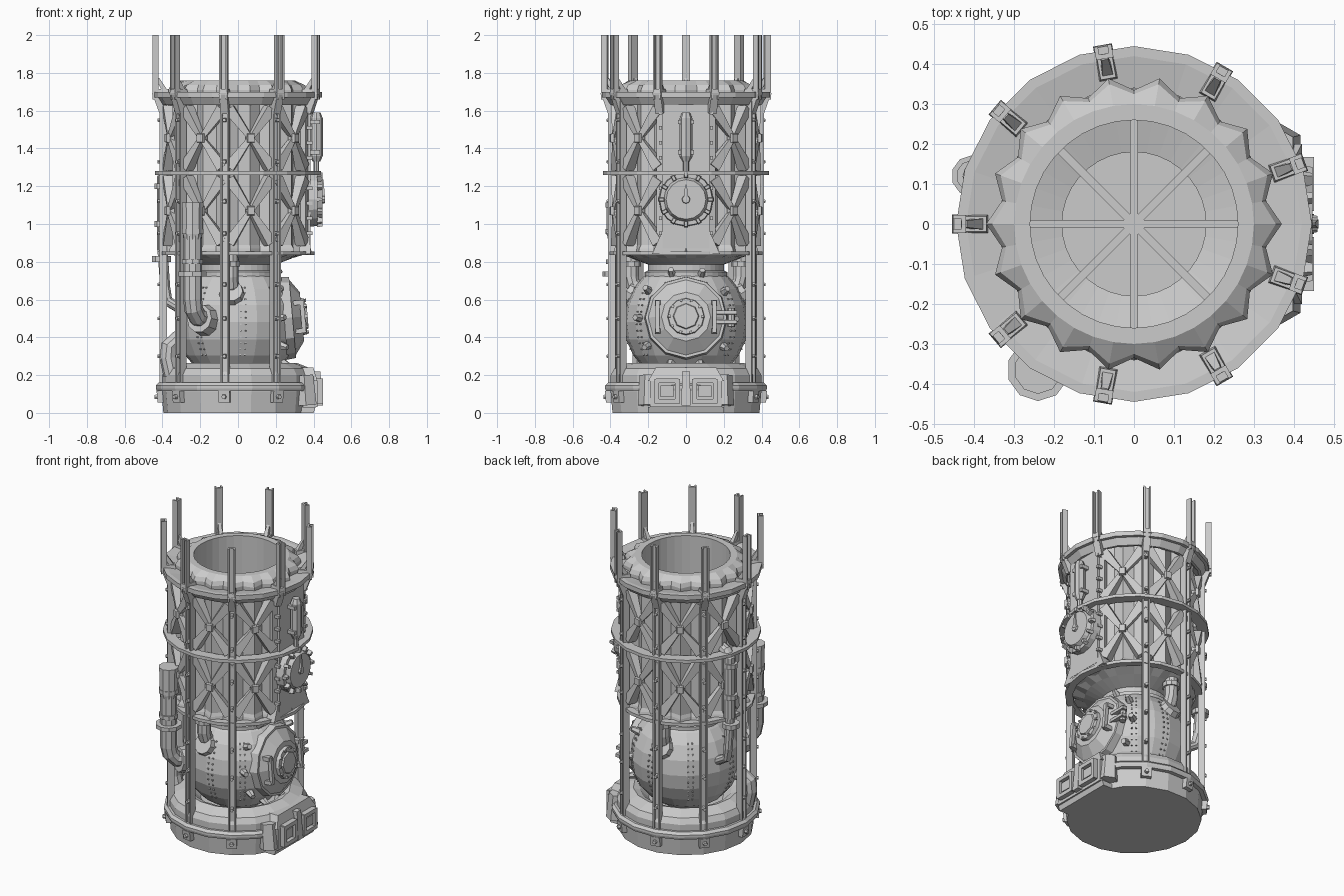
import bpy, bmesh
from math import radians, sin, cos, pi
from mathutils import Matrix, Vector

if "Cube" in bpy.data.objects:
    bpy.data.objects.remove(bpy.data.objects["Cube"])

parts = {}
T = Matrix.Translation


def part(name):
    return parts.setdefault(name, bmesh.new())


def polar(deg, r, z):
    """Frame on the tower: x points outward, y along the rim, z up."""
    return Matrix.Rotation(radians(deg), 4, 'Z') @ T((r, 0, z))


def box(name, m, size, taper=(1, 1)):
    vs = bmesh.ops.create_cube(part(name), size=1)['verts']
    for v in vs:
        k = taper if v.co.z > 0 else (1, 1)
        v.co = m @ Vector((v.co.x * size[0] * k[0], v.co.y * size[1] * k[1], v.co.z * size[2]))


def cyl(name, m, r1, r2, h, n=10):
    bmesh.ops.create_cone(part(name), cap_ends=True, segments=n, radius1=r1, radius2=r2, depth=h, matrix=m)


def rod(name, p, q, r1, r2, n=4):
    p, q = Vector(p), Vector(q)
    rot = (q - p).to_track_quat('Z', 'Y').to_matrix().to_4x4()
    cyl(name, T((p + q) / 2) @ rot @ Matrix.Rotation(pi / n, 4, 'Z'), r1, r2, (q - p).length, n)


def skin(bm, rings, closed):
    n = len(rings[0])
    for i in range(len(rings) if closed else len(rings) - 1):
        a, b = rings[i], rings[(i + 1) % len(rings)]
        for j in range(n):
            bm.faces.new((a[j], a[(j + 1) % n], b[(j + 1) % n], b[j]))
    if not closed:
        bm.faces.new(rings[0])
        bm.faces.new(rings[-1])


def loft(name, profile, n, closed=True):
    """Revolve (r, z) or pleated (r_even, r_odd, z) points round z."""
    bm, rings = part(name), []
    for p in profile:
        rings.append([bm.verts.new((p[j % 2 if len(p) == 3 else 0] * cos(2 * pi * j / n),
                                    p[j % 2 if len(p) == 3 else 0] * sin(2 * pi * j / n), p[-1]))
                      for j in range(n)])
    skin(bm, rings, closed)


def pipe(name, pts, r, n=10):
    """Round pipe swept along a path."""
    bm, rings, q, last = part(name), [], None, None
    pts = [Vector(p) for p in pts]
    for i, p in enumerate(pts):
        t = (pts[min(i + 1, len(pts) - 1)] - pts[max(i - 1, 0)]).normalized()
        q = t.to_track_quat('Z', 'Y') if q is None else last.rotation_difference(t) @ q
        last = t
        rings.append([bm.verts.new(p + q @ Vector((r * cos(2 * pi * j / n), r * sin(2 * pi * j / n), 0)))
                      for j in range(n)])
    skin(bm, rings, False)


# Base dish that cradles the sphere
loft('base', [(.395, 0), (.405, .11), (.405, .2), (.385, .235), (.31, .265), (.27, .25), (.22, .2)], 18, False)
loft('base_ring', [(.39, .115), (.43, .115), (.435, .13), (.435, .145), (.42, .16), (.39, .16)], 18)

# Pleated hollow drum with neck
loft('drum', [(.2, .7), (.22, .72), (.22, .745), (.2, .755), (.2, .785), (.29, .82), (.39, .345, .85),
              (.385, .34, .87), (.37, .335, .89), (.37, .335, 1.71), (.355, .325, 1.735), (.3, 1.76),
              (.26, 1.76), (.26, .9), (.18, .88), (.18, .7)], 36)
loft('upper_flange', [(.34, 1.685), (.34, 1.665), (.385, 1.63), (.4, 1.63), (.425, 1.67),
                      (.445, 1.67), (.445, 1.7), (.42, 1.7)], 20)
loft('middle_ring', [(.375, 1.26), (.44, 1.26), (.44, 1.28), (.375, 1.28)], 20)
loft('lower_ring', [(.36, .835), (.405, .835), (.405, .855), (.36, .855)], 20)

# Grate at the bottom of the drum
for a in range(0, 180, 45):
    box('grate', polar(a, 0, .93), (.52, .02, .03))

# Sphere flattened under the neck, with rivet rows
CZ, R = .48, .33
lats = [-80, -64, -48, -32, -16, 0, 16, 32, 45, 53]
loft('sphere', [(R * cos(radians(t)), CZ + R * sin(radians(t))) for t in lats], 20, False)
for a in (50, 85, 130, 180, 230, 275, 310):
    for t in range(-32, 40, 6):
        for d in (-2.5, 2.5):
            m = polar(a + d, R * .99 * cos(radians(t)), CZ + R * .99 * sin(radians(t)))
            box('sphere_rivets', m, (.012, .008, .008))

# Nine upper posts on stepped brackets; seven continue down to the base
for k in range(9):
    a = 20 + 40 * k
    for s in (-1, 1):
        box('upper_posts', polar(a, .437, 1.83) @ T((0, s * .017, 0)), (.032, .01, .34))
    box('upper_posts', polar(a, .426, 1.83), (.012, .04, .34))
    rod('post_brackets', polar(a, .395, 1.59) @ Vector(), polar(a, .435, 1.7) @ Vector(), .03, .03)
    box('post_brackets', polar(a, .41, 1.7), (.09, .048, .03), (.9, .8))
    rod('post_brackets', polar(a, .385, 1.7) @ Vector(), polar(a, .425, 1.77) @ Vector(), .02, .012)
    if k in (0, 8):
        continue
    box('posts', polar(a, .385, .9), (.018, .046, 1.5))
    for s in (-1, 1):
        box('posts', polar(a, .4, .9) @ T((0, s * .018, 0)), (.03, .01, 1.5))
    for z in (.3, .5, .68, .95, 1.12, 1.33, 1.55):
        cyl('post_bolts', polar(a, .41, z) @ Matrix.Rotation(pi / 2, 4, 'Y'), .013, .01, .03, 6)
    box('foot_clamps', polar(a, .405, .085), (.04, .06, .06), (1.3, 1))
    cyl('foot_clamps', polar(a, .43, .085) @ Matrix.Rotation(pi / 2, 4, 'Y'), .016, .012, .025, 6)

# Cross braces between the posts
for a in range(40, 360, 40):
    for zc, h in ((1.07, .17), (1.455, .155)):
        m = polar(a, 0, zc)
        for sy in (-1, 1):
            for sz in (-1, 1):
                rod('cross_braces', m @ Vector((.382, 0, 0)), m @ Vector((.352, sy * .11, sz * h)), .018, .042)
        box('brace_hubs', m @ T((.388, 0, 0)) @ Matrix.Rotation(pi / 2, 4, 'Y'), (.06, .05, .04), (.7, .7))

# Flat panel on the right with rivets and flared skirt
box('side_panel', T((.36, 0, 1.25)), (.05, .25, .76))
box('side_panel', T((.355, 0, .9)), (.06, .36, .12), (.8, .7))
for s in (-1, 1):
    box('side_panel', polar(s * 20, .375, 1.25), (.03, .05, .78))
    for i in range(9):
        box('panel_rivets', T((.375, s * .135, .95 + i * .08)), (.04, .018, .018))

# Round dial with clamps, pointer and the small tank above it
DX = Matrix.Rotation(pi / 2, 4, 'Y')
dial = T((.397, 0, 1.13)) @ DX
cyl('dial', dial, .145, .14, .05, 16)
cyl('dial', dial @ T((0, 0, .035)), .12, .105, .03, 16)
for i in range(12):
    m = dial @ Matrix.Rotation(i * pi / 6, 4, 'Z') @ T((.13, 0, .035))
    box('dial_clamps', m, (.035, .022, .03), (.7, .7))
cyl('dial_hub', dial @ T((0, 0, .05)), .025, .02, .025, 8)
rod('dial_pointer', (.45, 0, 1.13), (.45, 0, 1.235), .016, .004)
cyl('small_tank', T((.415, 0, 1.46)), .034, .034, .2, 8)
cyl('small_tank', T((.415, 0, 1.575)), .034, .022, .03, 8)
cyl('small_tank', T((.415, 0, 1.345)), .02, .034, .03, 8)
cyl('small_tank', T((.415, 0, 1.3)), .015, .015, .08, 8)
for z in (1.38, 1.54):
    box('tank_straps', T((.405, 0, z)), (.06, .085, .022))

# Porthole on the sphere, tilted slightly upward
port = T((.0, 0, CZ)) @ Matrix.Rotation(radians(85), 4, 'Y')
cyl('porthole', port @ T((0, 0, .245)), .225, .215, .09, 12)
cyl('porthole', port @ T((0, 0, .315)), .2, .13, .05, 12)
cyl('porthole_ring', port @ T((0, 0, .345)), .1, .095, .03, 12)
cyl('porthole_glass', port @ T((0, 0, .362)), .072, .065, .016, 8)
for i in range(10):
    m = port @ Matrix.Rotation(i * pi / 5 + .3, 4, 'Z')
    box('porthole_bolts', m @ T((.088, 0, .362)), (.014, .014, .014))
    rod('porthole_lugs', m @ Vector((.235, 0, .2)), m @ Vector((.27, 0, .25)), .026, .016, 6)
for s in (-1, 1):
    box('porthole_handles', port @ T((0, s * .15, .345)), (.17, .022, .022))
    for e in (-1, 1):
        box('porthole_handles', port @ T((e * .075, s * .15, .32)), (.025, .03, .05))
for e in (-1, 1):
    box('porthole_hinge', port @ T((e * .025, .21, .3)), (.02, .12, .03))
cyl('porthole_hinge', port @ T((0, .24, .285)) @ DX, .02, .02, .1, 8)

# Control box on the base: sloped hood, two framed hatches and a centre strap
box('base_box', T((.355, 0, .1)), (.13, .38, .14))
box('base_box', T((.35, 0, .205)), (.14, .4, .07), (.7, .8))
box('base_box', T((.35, 0, .015)), (.1, .4, .03), (1.2, 1))
for s in (-1, 1):
    box('box_hatches', T((.425, s * .1, .115)), (.03, .07, .06))
    for e in (-1, 1):
        box('hatch_frames', T((.42, s * .1 + e * .055, .115)), (.06, .025, .13))
        box('hatch_frames', T((.42, s * .1, .115 + e * .055)), (.06, .12, .025))
    rod('box_sides', (.36, s * .19, .04), (.35, s * .19, .2), .065, .055, 6)
box('box_strap', T((.415, 0, .13)), (.07, .05, .18), (.6, .8))

# Large front pipe with silencer and collars
x, y = -.24, -.365
pipe('front_pipe', [(x, y, 1.0), (x, y, .6), (x + .005, y + .01, .55), (x + .025, y + .04, .51), (x + .1, y + .13, .49)], .05)
cyl('front_pipe_canister', T((x, y, 1.03)), .056, .056, .14)
cyl('front_pipe_canister', T((x, y, .93)), .045, .056, .06)
for z, r in ((1.1, .06), (.735, .078), (.8, .058), (.96, .06)):
    cyl('front_pipe_collars', T((x, y, z)), r, r, .025)
rod('front_pipe_collars', (-.205, -.315, .5), (-.17, -.255, .49), .075, .085, 10)

# Left pipe from the drum down into the sphere
pipe('left_pipe', [(-.32, .1, 1.29), (-.37, .115, 1.28), (-.395, .12, 1.25), (-.395, .12, .86)], .034)
pipe('left_pipe', [(-.4, .12, .86), (-.395, .12, .8), (-.385, .12, .66), (-.37, .11, .59), (-.27, .09, .53)], .028)
for z, r in ((.815, .052), (1.0, .04), (1.2, .04)):
    cyl('left_pipe_collars', T((-.405, .12, z)), r, r, .03)

# Low elbow from the sphere to the base
pipe('low_elbow', [(-.25, -.08, .4), (-.32, -.105, .39), (-.365, -.12, .35), (-.37, -.12, .29), (-.35, -.12, .2)], .045)

# Matching feed pipes at front and back between drum and sphere
for s in (-1, 1):
    pipe('feed_pipes', [(-.04, s * .29, .87), (-.04, s * .29, .72), (-.037, s * .28, .68), (-.03, s * .22, .62)], .042)
    rod('feed_sockets', (-.035, s * .31, .645), (-.03, s * .25, .61), .06, .075, 10)
    cyl('feed_sockets', T((-.04, s * .29, .79)), .052, .052, .03)

# Turn every collected part into an object
for name, bm in parts.items():
    bmesh.ops.recalc_face_normals(bm, faces=bm.faces[:])
    me = bpy.data.meshes.new(name)
    bm.to_mesh(me)
    bm.free()
    bpy.context.collection.objects.link(bpy.data.objects.new(name, me))
